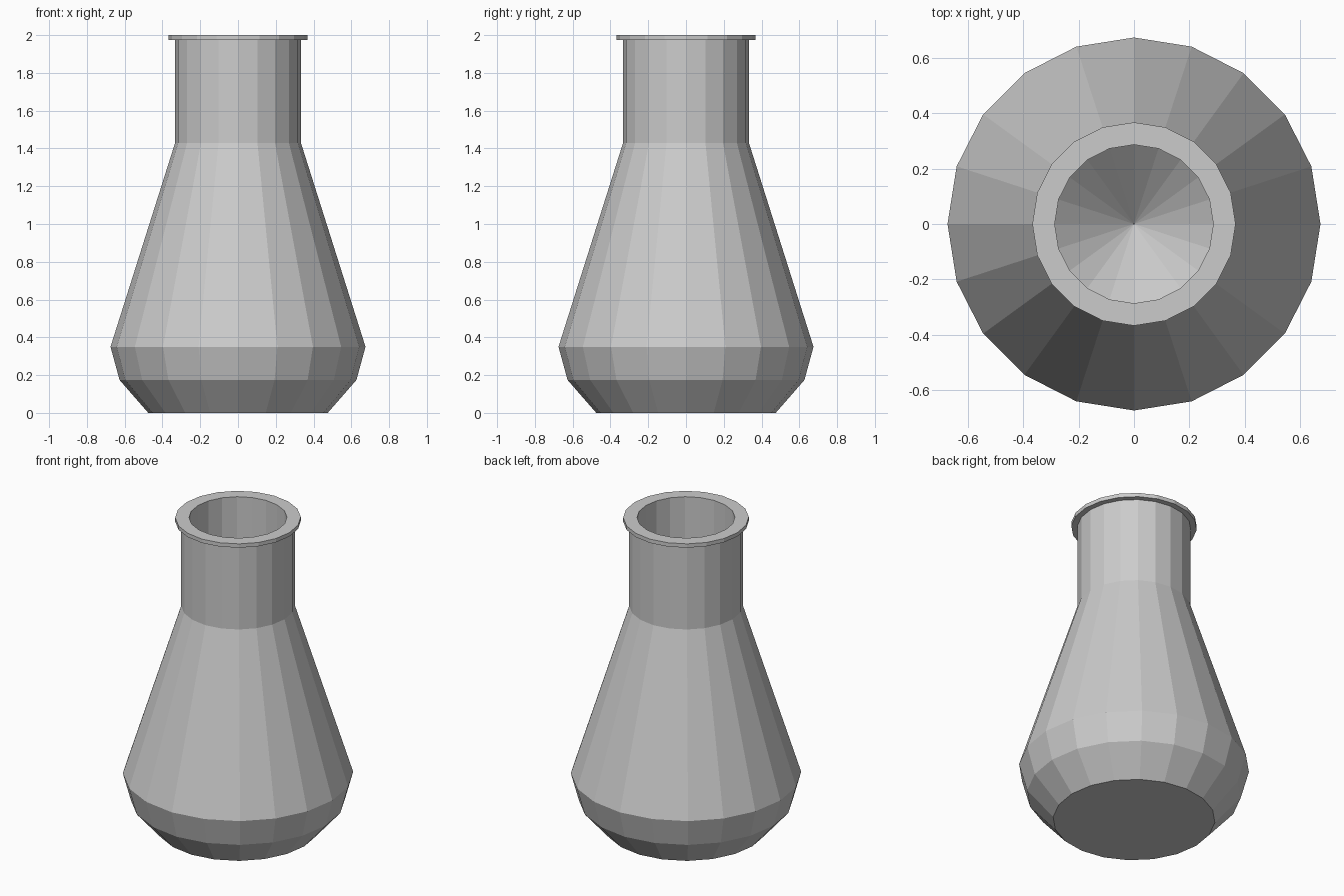
import bpy, bmesh
from math import cos, sin, tau

if "Cube" in bpy.data.objects:
    bpy.data.objects.remove(bpy.data.objects["Cube"])

SIDES = 20


def lathe(name, profile):
    """Revolve (radius, z) points around z; radius 0 becomes a single pole."""
    bm = bmesh.new()
    rings = []
    for r, z in profile:
        n = SIDES if r > 0 else 1
        rings.append([bm.verts.new((r * cos(tau * i / SIDES), r * sin(tau * i / SIDES), z))
                      for i in range(n)])
    for a, b in zip(rings, rings[1:]):
        for i in range(SIDES):
            j = (i + 1) % SIDES
            if len(b) == 1:
                bm.faces.new((a[i], a[j], b[0]))
            else:
                bm.faces.new((a[i], a[j], b[j], b[i]))
    # flat base
    bm.faces.new(rings[0][::-1])
    bmesh.ops.recalc_face_normals(bm, faces=bm.faces)
    mesh = bpy.data.meshes.new(name)
    bm.to_mesh(mesh)
    bm.free()
    obj = bpy.data.objects.new(name, mesh)
    bpy.context.collection.objects.link(obj)
    return obj


lathe("flask", [
    (0.475, 0.0), (0.627, 0.174), (0.675, 0.35),   # rounded bottom
    (0.333, 1.43), (0.333, 1.975),                 # shoulder and neck
    (0.368, 1.975), (0.368, 2.0),                  # lip
    (0.287, 2.0), (0.287, 1.43), (0.0, 1.18),      # bore with conical floor
])
